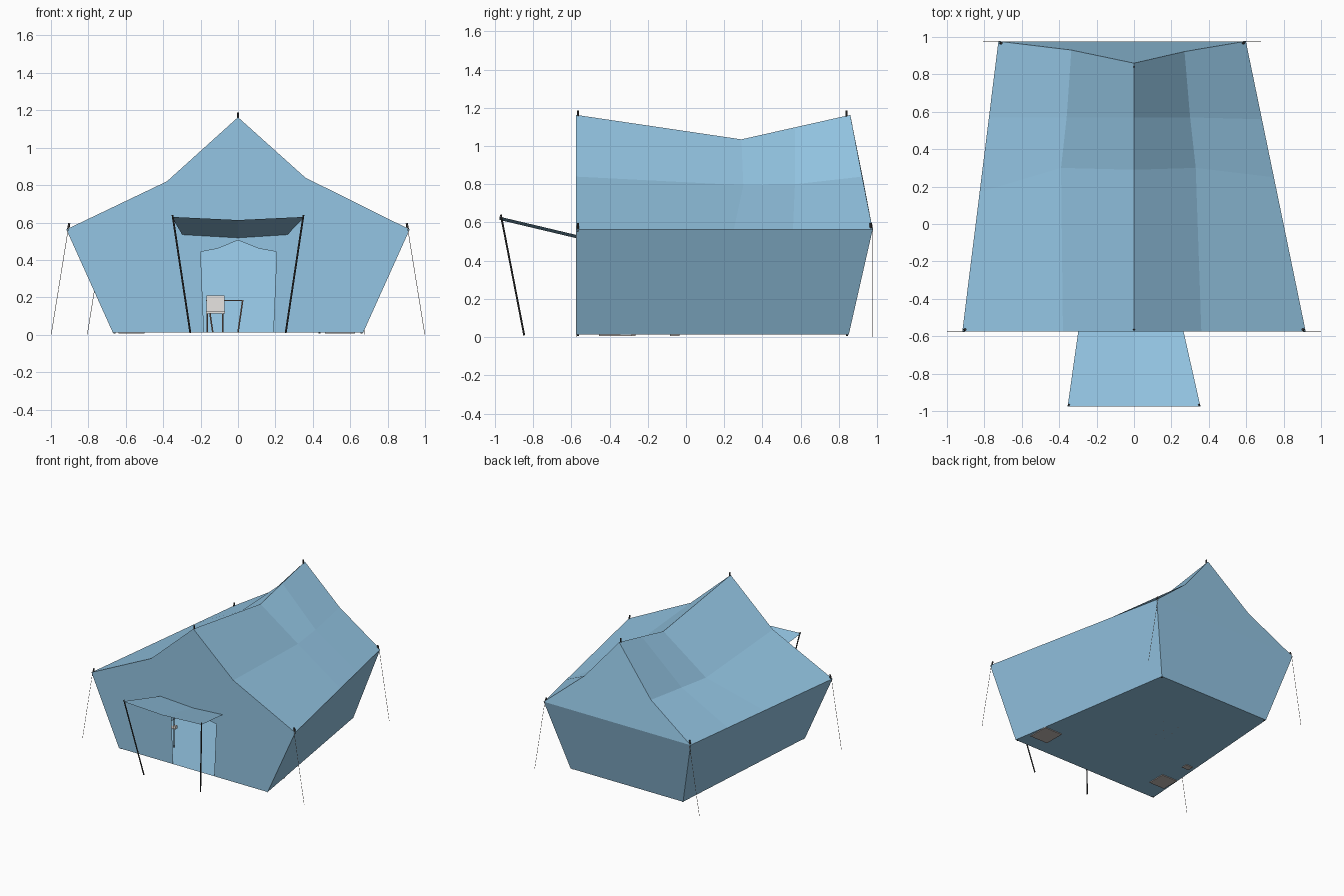
import bpy, bmesh
from mathutils import Vector

default_cube = bpy.data.objects.get("Cube")
if default_cube:
    bpy.data.objects.remove(default_cube, do_unlink=True)


def make_material(name, color):
    material = bpy.data.materials.new(name)
    material.use_nodes = True
    material.diffuse_color = (*color, 1)
    shader = material.node_tree.nodes["Principled BSDF"]
    shader.inputs["Base Color"].default_value = (*color, 1)
    shader.inputs["Roughness"].default_value = 0.9
    return material


canvas = make_material("blue canvas", (0.295, 0.56, 0.77))
dark_metal = make_material("dark metal", (0.05, 0.05, 0.05))
rope = make_material("tan rope", (0.33, 0.28, 0.26))
wood = make_material("brown wood", (0.38, 0.25, 0.20))
cloth = make_material("pale cloth", (0.83, 0.81, 0.79))
mat_fabric = make_material("light taupe matting", (0.55, 0.49, 0.46))


def finish(name, bm, material):
    mesh = bpy.data.meshes.new(name)
    bm.to_mesh(mesh)
    bm.free()
    mesh.materials.append(material)
    obj = bpy.data.objects.new(name, mesh)
    bpy.context.collection.objects.link(obj)
    return obj


def sheet(name, faces):
    """Build a single-layer canvas panel from lists of corner points."""
    bm = bmesh.new()
    for face in faces:
        bm.faces.new([bm.verts.new(p) for p in face])
    bmesh.ops.remove_doubles(bm, verts=bm.verts, dist=0.0005)
    return finish(name, bm, canvas)


def strip_faces(rows):
    """Quads between neighbouring rows of points."""
    return [(a[i], a[i + 1], b[i + 1], b[i])
            for a, b in zip(rows, rows[1:]) for i in range(len(a) - 1)]


def rod(name, start, end, radius, material, sides=8):
    start, end = Vector(start), Vector(end)
    axis = end - start
    bm = bmesh.new()
    bmesh.ops.create_cone(bm, cap_ends=True, segments=sides, radius1=radius,
                          radius2=radius, depth=axis.length)
    obj = finish(name, bm, material)
    obj.rotation_mode = "QUATERNION"
    obj.rotation_quaternion = axis.to_track_quat("Z", "Y")
    obj.location = (start + end) / 2
    return obj


def box(name, center, size, material):
    bm = bmesh.new()
    bmesh.ops.create_cube(bm, size=1)
    bmesh.ops.scale(bm, vec=size, verts=bm.verts)
    bmesh.ops.translate(bm, vec=center, verts=bm.verts)
    return finish(name, bm, material)


# Key tent corners
FRONT, FLOOR, EAVE = -0.575, 0.013, 0.563
base_fl, base_fr = (0.67, FRONT, FLOOR), (-0.67, FRONT, FLOOR)
base_bl, base_br = (0.443, 0.852, FLOOR), (-0.57, 0.852, FLOOR)
eave_fl, eave_fr = (0.918, FRONT, EAVE), (-0.918, FRONT, EAVE)
eave_bl, eave_br = (0.598, 0.977, EAVE), (-0.725, 0.977, EAVE)
ridge = [(0, FRONT, 1.163), (0, 0.29, 1.035), (0, 0.57, 1.098), (0, 0.86, 1.163)]


def along(a, b, y):
    """Point on the eave from a to b at depth y."""
    return tuple(Vector(a).lerp(Vector(b), (y - a[1]) / (b[1] - a[1])))


# Sagging roof slopes, eave to ridge
left_mid = [(0.36, FRONT, 0.84), (0.33, 0.30, 0.795), (0.30, 0.57, 0.80), (0.27, 0.922, 0.84)]
right_mid = [(-0.38, FRONT, 0.82), (-0.39, 0.30, 0.765), (-0.36, 0.57, 0.78), (-0.335, 0.93, 0.81)]
left_eave = [eave_fl, along(eave_fl, eave_bl, 0.25), along(eave_fl, eave_bl, 0.56), eave_bl]
right_eave = [eave_fr, along(eave_fr, eave_br, 0.17), along(eave_fr, eave_br, 0.57), eave_br]
sheet("roof_left", strip_faces([left_eave, left_mid, ridge]))
sheet("roof_right", strip_faces([ridge, right_mid, right_eave]))

# Leaning side walls, back wall and ground sheet
sheet("side_wall_left", [(base_fl, base_bl, eave_bl, eave_fl)])
sheet("side_wall_right", [(base_br, base_fr, eave_fr, eave_br)])
sheet("back_wall", [(base_bl, base_br, eave_br, eave_bl),
                    (eave_bl, eave_br, right_mid[-1], ridge[-1], left_mid[-1])])
sheet("ground_sheet", [(base_fl, base_fr, base_br, base_bl)])

# Front wall in two halves around the open doorway
door_top = (0, FRONT, 0.505)
for side, base, eave, mid, jamb in (("left", base_fl, eave_fl, left_mid[0], 0.207),
                                    ("right", base_fr, eave_fr, right_mid[0], -0.20)):
    doorway = [door_top, (jamb * 0.55, FRONT, 0.46), (jamb, FRONT, 0.443),
               (jamb * 0.91, FRONT, FLOOR)]
    wall = doorway + [base, eave, mid, ridge[0]]
    sheet("front_wall_" + side, [wall if side == "left" else wall[::-1]])

# Awning, drooping in the middle
awning_front = [(-0.355, -0.975, 0.63), (0, -0.975, 0.613), (0.355, -0.975, 0.63)]
awning_back = [(-0.298, FRONT, 0.535), (0, FRONT, 0.518), (0.265, FRONT, 0.535)]
sheet("awning", strip_faces([awning_front, awning_back]))
for side, s in (("left", 1), ("right", -1)):
    rod("awning_pole_" + side, (s * 0.255, -0.847, 0.01), (s * 0.35, -0.969, 0.64),
        0.005, dark_metal)

# Pole tips, stakes and guy lines at the corners
for name, corner in (("front_left", eave_fl), ("front_right", eave_fr),
                     ("back_left", eave_bl), ("back_right", eave_br)):
    x, y, z = corner
    s = 1 if x > 0 else -1
    inset = -0.01 if y > 0 else 0.01
    rod("pole_tip_" + name, (x - s * 0.008, y + inset, z - 0.01),
        (x - s * 0.016, y + inset, z + 0.033), 0.006, dark_metal)
    rod("guy_line_" + name, (x - s * 0.014, y, z + 0.025), (x + s * 0.081, y, 0),
        0.0013, rope, 6)
for name, base in (("front_left", base_fl), ("front_right", base_fr),
                   ("back_left", base_bl), ("back_right", base_br)):
    inset = 0.01 if base[1] < 0 else -0.01
    rod("stake_" + name, (base[0] * 0.985, base[1] + inset, 0.007),
        (base[0] * 0.985, base[1] + inset, 0.018), 0.005, dark_metal)
for name, top in (("front", ridge[0]), ("back", ridge[-1])):
    y = top[1] + (0.01 if name == "front" else -0.02)
    rod("ridge_tip_" + name, (0, y, top[2] - 0.01), (0, y, top[2] + 0.024), 0.005, dark_metal)

# Mats on the ground
box("mat_left", (0.545, -0.37, 0.011), (0.16, 0.17, 0.008), mat_fabric)
box("mat_right", (-0.57, -0.34, 0.011), (0.14, 0.15, 0.008), mat_fabric)
box("mat_small", (-0.57, -0.06, 0.011), (0.06, 0.05, 0.008), mat_fabric)


def legs(name, x0, x1, y0, y1, top, splay):
    """Four legs whose feet move in by splay from the top corners."""
    for i, (x, lean) in enumerate(((x0, splay), (x1, -splay))):
        for j, y in enumerate((y0, y1)):
            rod(f"{name}_leg_{i}{j}", (x + lean, y, FLOOR), (x, y, top), 0.004, wood)


# Folding chair and table inside
box("chair_seat", (-0.12, 0.20, 0.118), (0.10, 0.10, 0.01), cloth)
box("chair_back", (-0.12, 0.25, 0.163), (0.095, 0.01, 0.095), cloth)
legs("chair", -0.165, -0.082, 0.155, 0.245, 0.115, 0)
box("table_top", (-0.07, 0.42, 0.183), (0.20, 0.16, 0.006), wood)
legs("table", -0.16, 0.025, 0.35, 0.49, 0.183, 0.025)

# Small lantern on a stand beside the door
rod("lantern_stand", (-0.345, -0.33, FLOOR), (-0.345, -0.33, 0.25), 0.003, dark_metal)
box("lantern", (-0.335, -0.33, 0.18), (0.022, 0.022, 0.025), cloth)
